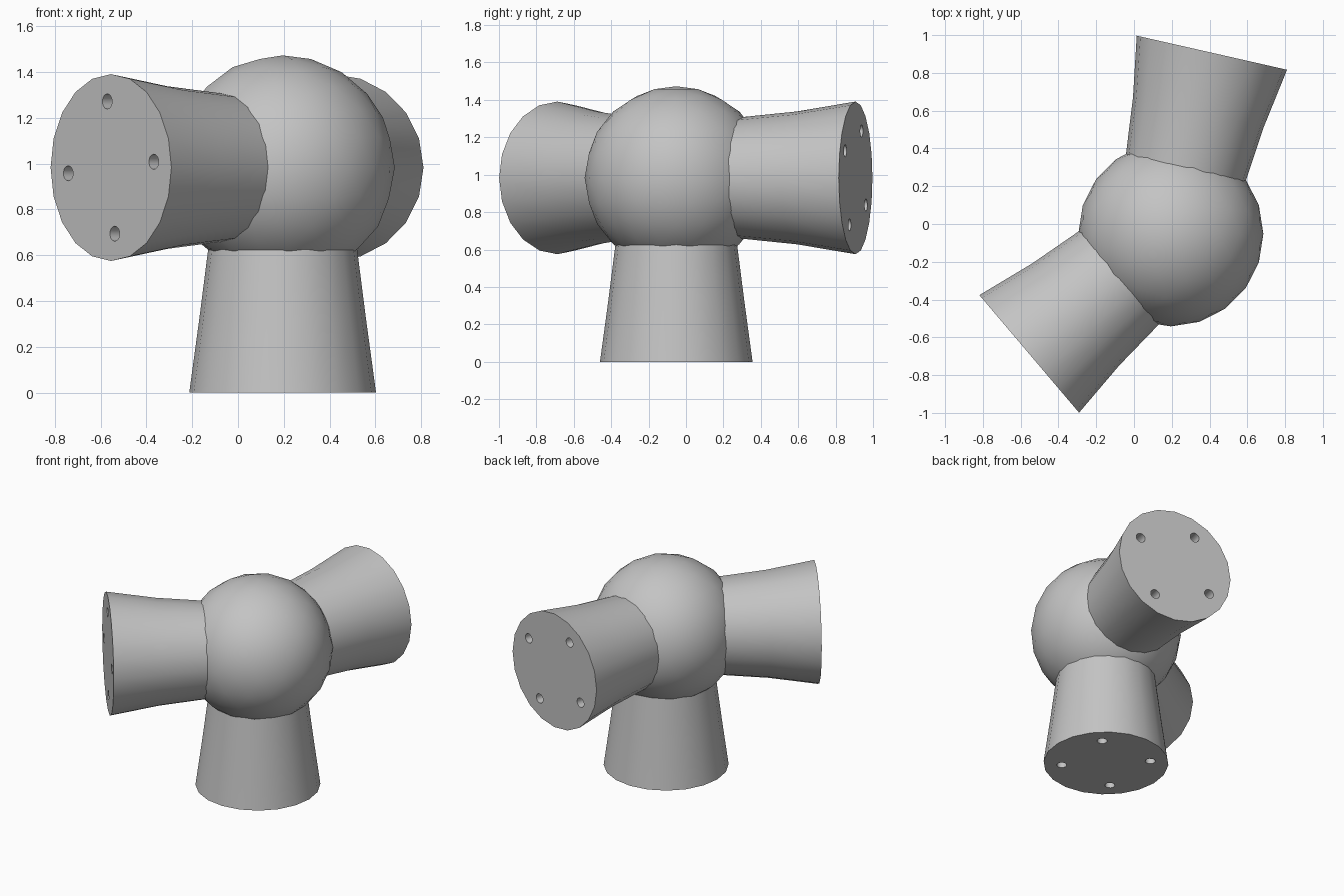
import bpy, bmesh, math
from mathutils import Matrix, Vector

cube = bpy.data.objects.get("Cube")
if cube:
    bpy.data.objects.remove(cube)

CENTRE = Vector((0.195, -0.052, 0.983))
REACH = 0.983          # hub centre to each flange face
SIDES = 20

grey = bpy.data.materials.new("plain grey")
grey.use_nodes = True
grey.diffuse_color = (0.55, 0.55, 0.55, 1)
grey.node_tree.nodes["Principled BSDF"].inputs["Base Color"].default_value = (0.55, 0.55, 0.55, 1)


def add_object(name, bm):
    bmesh.ops.recalc_face_normals(bm, faces=bm.faces)
    mesh = bpy.data.meshes.new(name)
    bm.to_mesh(mesh)
    bm.free()
    mesh.materials.append(grey)
    obj = bpy.data.objects.new(name, mesh)
    bpy.context.collection.objects.link(obj)
    return obj


def select_only(obj):
    bpy.ops.object.select_all(action='DESELECT')
    obj.select_set(True)
    bpy.context.view_layer.objects.active = obj


def socket(name, direction, up, hole_turn, waist):
    """Flared branch along local z, with four bolt holes in its end face."""
    d, v = Vector(direction).normalized(), Vector(up)
    u = v.cross(d)
    frame = Matrix((u, v, d)).transposed().to_4x4()
    frame.translation = CENTRE

    # Flared body lofted through three rings
    bm = bmesh.new()
    rings = []
    for along, radius in ((0.33, 0.322), (0.66, waist), (REACH, 0.408)):
        rings.append([bm.verts.new((radius * math.cos(a), radius * math.sin(a), along))
                      for a in (math.tau * i / SIDES for i in range(SIDES))])
    for low, high in zip(rings, rings[1:]):
        for i in range(SIDES):
            j = (i + 1) % SIDES
            bm.faces.new((low[i], low[j], high[j], high[i]))
    bm.faces.new(rings[0])
    bm.faces.new(rings[-1])
    bm.transform(frame)
    body = add_object(name, bm)

    # Bolt holes
    bm = bmesh.new()
    for k in range(4):
        a = math.radians(hole_turn + 90 * k)
        spot = Matrix.Translation((0.29 * math.cos(a), 0.29 * math.sin(a), REACH))
        bmesh.ops.create_cone(bm, cap_ends=True, segments=14, radius1=0.033,
                              radius2=0.033, depth=0.24, matrix=frame @ spot)
    cutter = add_object(name + "_hole_cutter", bm)
    cutter.hide_render = True
    cut = body.modifiers.new("bolt_holes", 'BOOLEAN')
    cut.operation = 'DIFFERENCE'
    cut.solver = 'EXACT'
    cut.object = cutter
    select_only(body)
    bpy.ops.object.modifier_apply(modifier=cut.name)
    bpy.data.objects.remove(cutter)
    bpy.ops.object.shade_smooth_by_angle(angle=math.radians(35))


# Ball hub
bm = bmesh.new()
bmesh.ops.create_icosphere(bm, subdivisions=3, radius=0.49,
                           matrix=Matrix.Translation(CENTRE))
hub = add_object("ball_hub", bm)
select_only(hub)
bpy.ops.object.shade_smooth_by_angle(angle=math.radians(35))

# Three branches: standing leg, rear arm, front arm
socket("standing_leg", (0, 0, -1), (0, 1, 0), 45, 0.364)
socket("rear_arm", (0.221, 0.975, 0), (0, 0, 1), 60, 0.355)
socket("front_arm", (-0.763, -0.647, 0), (0, 0, 1), 5, 0.355)
